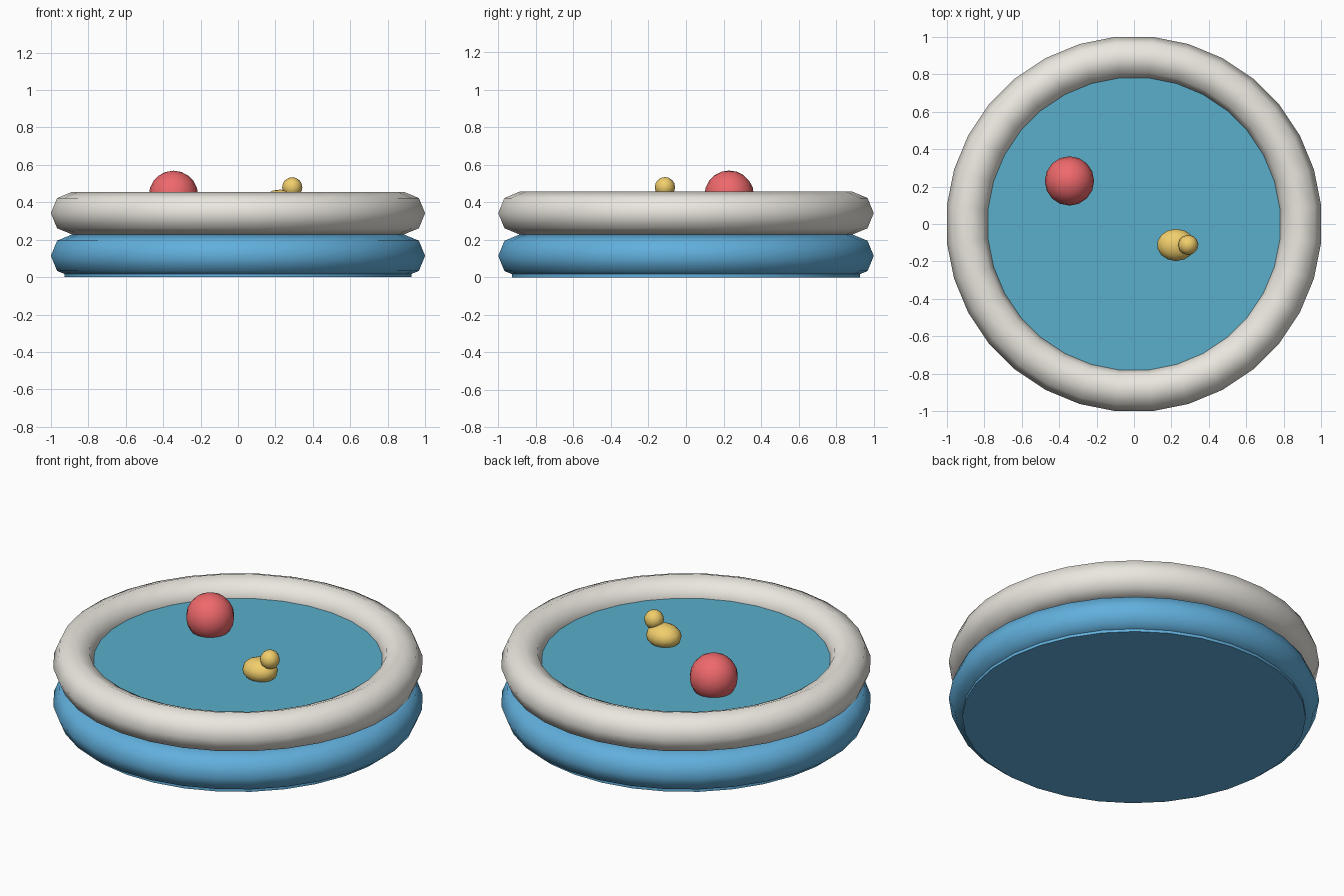
import bpy, math

if "Cube" in bpy.data.objects:
    bpy.data.objects.remove(bpy.data.objects["Cube"])

SEG = 32
HALF = math.pi / SEG
FIT = 1 / math.cos(HALF)   # flats of the rings touch the +-1 bounds


def finish(name, color, angle=60):
    ob = bpy.context.object
    ob.name = name
    mat = bpy.data.materials.new(name + "_mat")
    mat.diffuse_color = (*color, 1)
    mat.use_nodes = True
    mat.node_tree.nodes["Principled BSDF"].inputs["Base Color"].default_value = mat.diffuse_color
    ob.data.materials.append(mat)
    bpy.ops.object.transform_apply(location=False, rotation=True, scale=True)
    bpy.ops.object.shade_smooth_by_angle(angle=math.radians(angle))
    return ob


def ring(name, z, color):
    bpy.ops.mesh.primitive_torus_add(
        major_segments=SEG, minor_segments=8, major_radius=0.887 * FIT,
        minor_radius=0.114, location=(0, 0, z), rotation=(0, 0, HALF))
    finish(name, color)


def disc(name, radius, z0, z1, color):
    bpy.ops.mesh.primitive_cylinder_add(
        vertices=SEG, radius=radius, depth=z1 - z0,
        location=(0, 0, (z0 + z1) / 2), rotation=(0, 0, HALF))
    finish(name, color, 30)


def ball(name, loc, size, color, seg, rings):
    bpy.ops.mesh.primitive_uv_sphere_add(segments=seg, ring_count=rings,
                                         radius=1, location=loc)
    bpy.context.object.scale = size
    finish(name, color)


BLUE = (0.12, 0.43, 0.72)
YELLOW = (0.88, 0.62, 0.15)

# Inflatable wall rings
ring("lower_ring", 0.114, BLUE)
ring("upper_ring", 0.342, (0.83, 0.80, 0.74))

# Floor and water surface
disc("pool_floor", 0.932, 0.0, 0.02, BLUE)
disc("water", 0.82, 0.34, 0.36, (0.10, 0.43, 0.60))

# Floating toys
ball("beach_ball", (-0.345, 0.23, 0.437), (0.132,) * 3, (0.86, 0.14, 0.15), 16, 10)
ball("duck_body", (0.225, -0.112, 0.40), (0.102, 0.086, 0.068), YELLOW, 14, 8)
ball("duck_head", (0.29, -0.112, 0.48), (0.054,) * 3, YELLOW, 12, 8)
